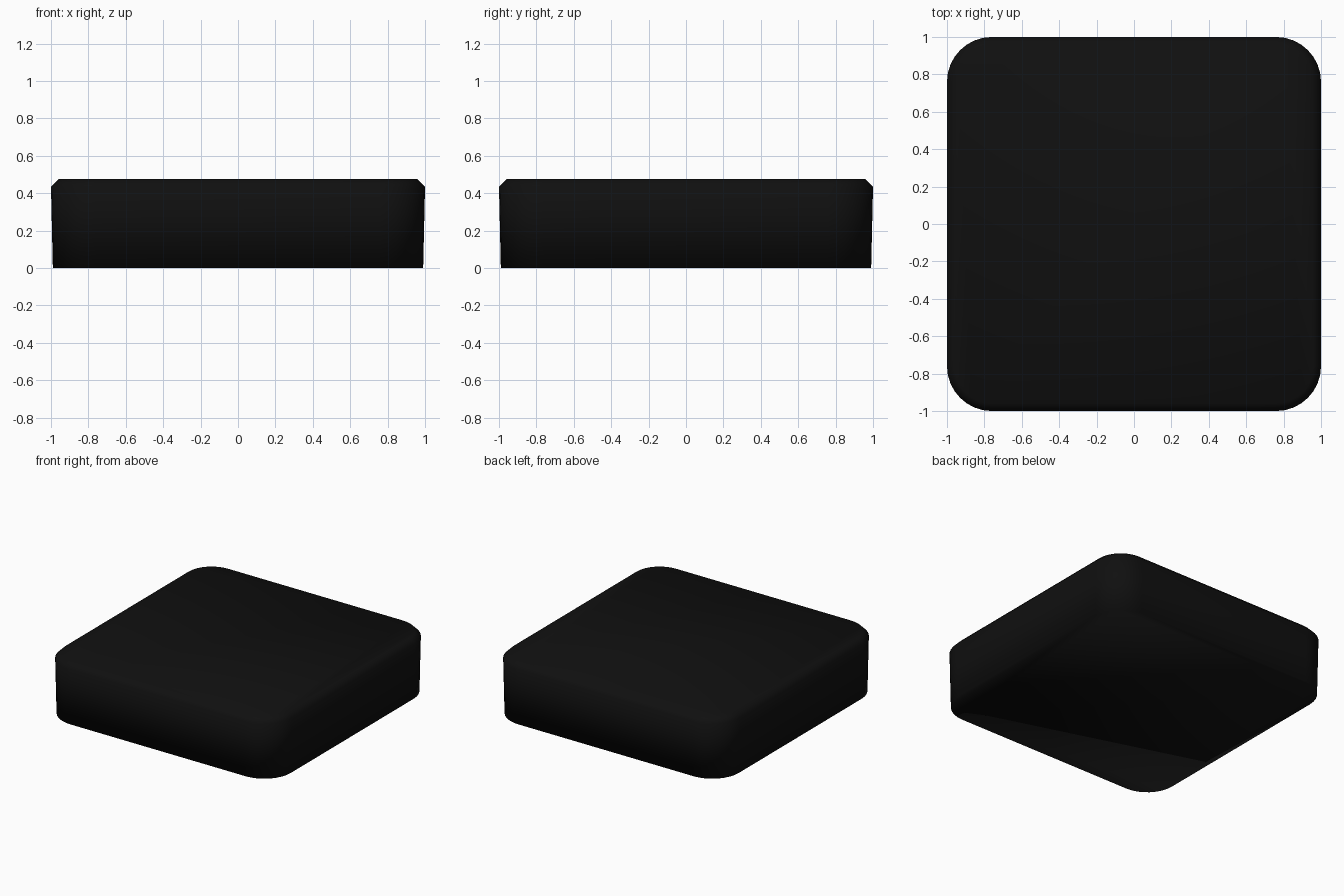
import bpy, bmesh, math

if "Cube" in bpy.data.objects:
    bpy.data.objects.remove(bpy.data.objects["Cube"])

SEGMENTS = 8          # facets per rounded corner
CORNER = 0.76         # centre of each corner arc


def rounded_square(bm, half, z):
    """Ring of vertices: a square with rounded corners at height z."""
    r = half - CORNER
    ring = []
    for q, (sx, sy) in enumerate([(1, 1), (-1, 1), (-1, -1), (1, -1)]):
        for i in range(SEGMENTS + 1):
            a = math.pi / 2 * (q + i / SEGMENTS)
            ring.append(bm.verts.new((sx * CORNER + r * math.cos(a),
                                      sy * CORNER + r * math.sin(a), z)))
    return ring


# Rounded pad: slightly tapered wall and a chamfered top edge
bm = bmesh.new()
rings = [rounded_square(bm, half, z)
         for half, z in [(0.99, 0.0), (1.0, 0.435), (0.96, 0.475)]]
for low, high in zip(rings, rings[1:]):
    n = len(low)
    for i in range(n):
        j = (i + 1) % n
        bm.faces.new((low[i], low[j], high[j], high[i]))
bm.faces.new(rings[0][::-1])
bm.faces.new(rings[-1])

# The whole pad is smooth shaded
for f in bm.faces:
    f.smooth = True

mesh = bpy.data.meshes.new("rounded_pad")
bm.to_mesh(mesh)
bm.free()
pad = bpy.data.objects.new("rounded_pad", mesh)
bpy.context.collection.objects.link(pad)

# Black rubber
black = bpy.data.materials.new("black_rubber")
black.diffuse_color = (0.005, 0.005, 0.005, 1)
black.use_nodes = True
black.node_tree.nodes["Principled BSDF"].inputs["Base Color"].default_value = black.diffuse_color
mesh.materials.append(black)
